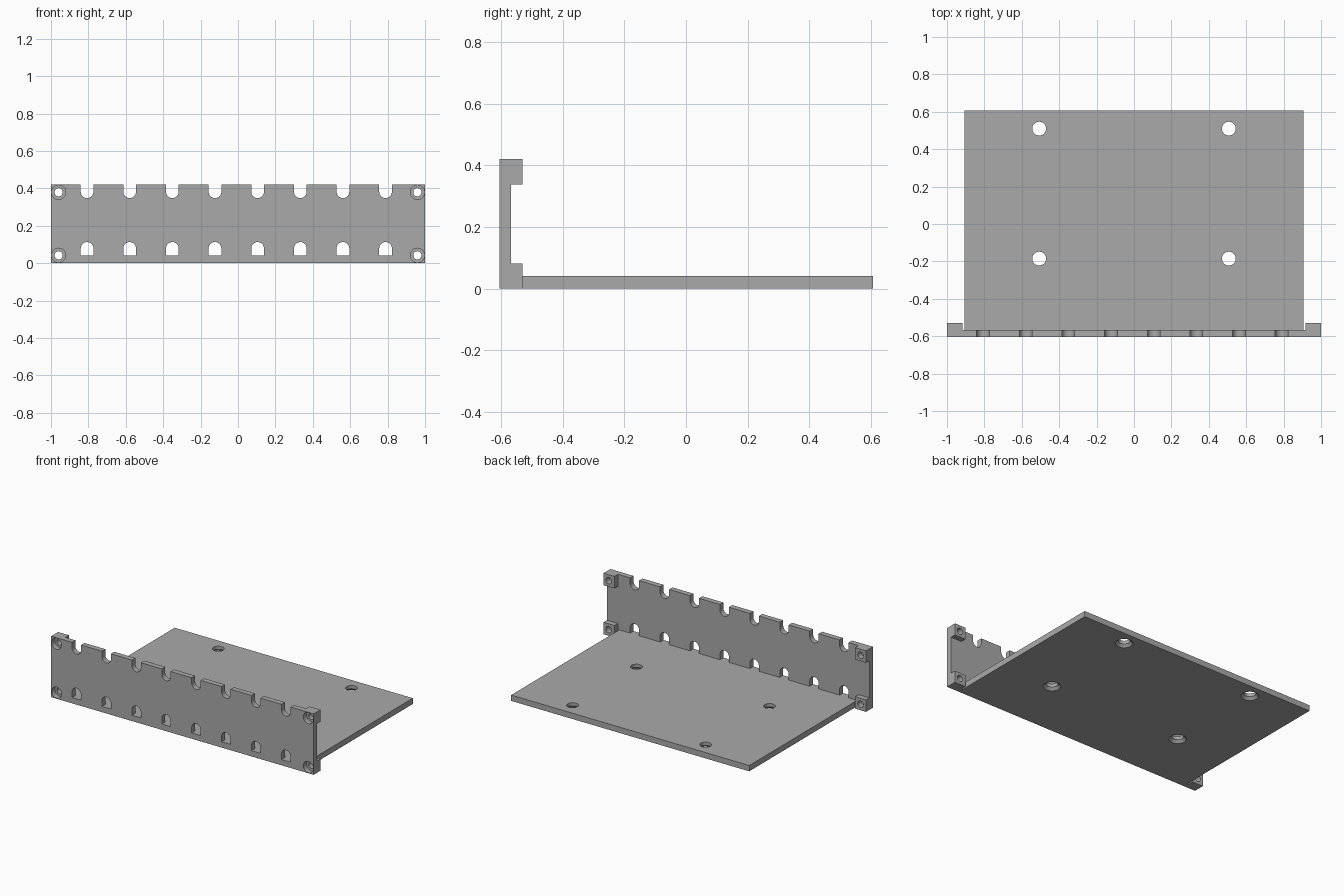
import bpy
import math
from mathutils import Matrix, Vector

cube = bpy.data.objects.get("Cube")
if cube:
    bpy.data.objects.remove(cube)

GREY = (0.4, 0.4, 0.4, 1)
grey = bpy.data.materials.new("plain grey")
grey.use_nodes = True
grey.diffuse_color = GREY
grey.node_tree.nodes["Principled BSDF"].inputs["Base Color"].default_value = GREY


def box(name, low, high):
    low, high = Vector(low), Vector(high)
    bpy.ops.mesh.primitive_cube_add(size=1)
    ob = bpy.context.object
    ob.name = name
    ob.data.transform(Matrix.Translation((low + high) / 2) @ Matrix.Diagonal((*(high - low), 1)))
    ob.data.materials.append(grey)
    return ob


def cone(name, center, r_low, r_high, depth, turn=0):
    bpy.ops.mesh.primitive_cone_add(vertices=32, radius1=r_low, radius2=r_high, depth=depth)
    ob = bpy.context.object
    ob.name = name
    ob.data.transform(Matrix.Translation(center) @ Matrix.Rotation(turn, 4, "X"))
    ob.data.materials.append(grey)
    return ob


def combine(target, tool, operation="DIFFERENCE"):
    mod = target.modifiers.new("combine", "BOOLEAN")
    mod.operation = operation
    mod.solver = "EXACT"
    mod.object = tool
    bpy.context.view_layer.objects.active = target
    bpy.ops.object.modifier_apply(modifier=mod.name)
    bpy.data.objects.remove(tool)


FRONT, BACK, REAR = -0.605, -0.568, 0.607
HEIGHT, FLOOR = 0.42, 0.04
QUARTER = math.pi / 2

# Front panel with four thick corner blocks
panel = box("front_panel", (-1, FRONT, 0), (1, BACK, HEIGHT))
for side in (-1, 1):
    for z in (0, HEIGHT - 0.082):
        xs = sorted((side, side * 0.917))
        combine(panel, box("corner_block", (xs[0], FRONT, z), (xs[1], -0.53, z + 0.082)), "UNION")

# Corner screw holes with recessed heads
for x in (-0.959, 0.959):
    for z in (0.042, 0.379):
        combine(panel, cone("screw_hole", (x, -0.57, z), 0.022, 0.022, 0.3, QUARTER))
        combine(panel, cone("head_recess", (x, FRONT, z), 0.038, 0.038, 0.07, QUARTER))

# Round-bottomed slots along the top, arched openings along the floor
WIDTH = 0.034
for i in range(8):
    x = -0.807 + i * 0.228
    for arc, low, high in ((0.382, 0.382, 0.5), (0.079, FLOOR, 0.079)):
        combine(panel, box("slot", (x - WIDTH, -0.7, low), (x + WIDTH, -0.5, high)))
        combine(panel, cone("slot_arc", (x, -0.6, arc), WIDTH, WIDTH, 0.2, QUARTER))

# Base plate with four holes countersunk from below
base = box("base_plate", (-0.907, BACK, 0), (0.907, REAR, FLOOR))
for x in (-0.507, 0.507):
    for y in (-0.185, 0.51):
        combine(base, cone("plate_hole", (x, y, 0.02), 0.037, 0.037, 0.2))
        combine(base, cone("countersink", (x, y, 0.005), 0.07, 0.03, 0.04))

# Smooth the round walls, keep the edges crisp
for ob in (panel, base):
    bpy.ops.object.select_all(action="DESELECT")
    ob.select_set(True)
    bpy.context.view_layer.objects.active = ob
    bpy.ops.object.shade_smooth_by_angle(angle=math.radians(30))
